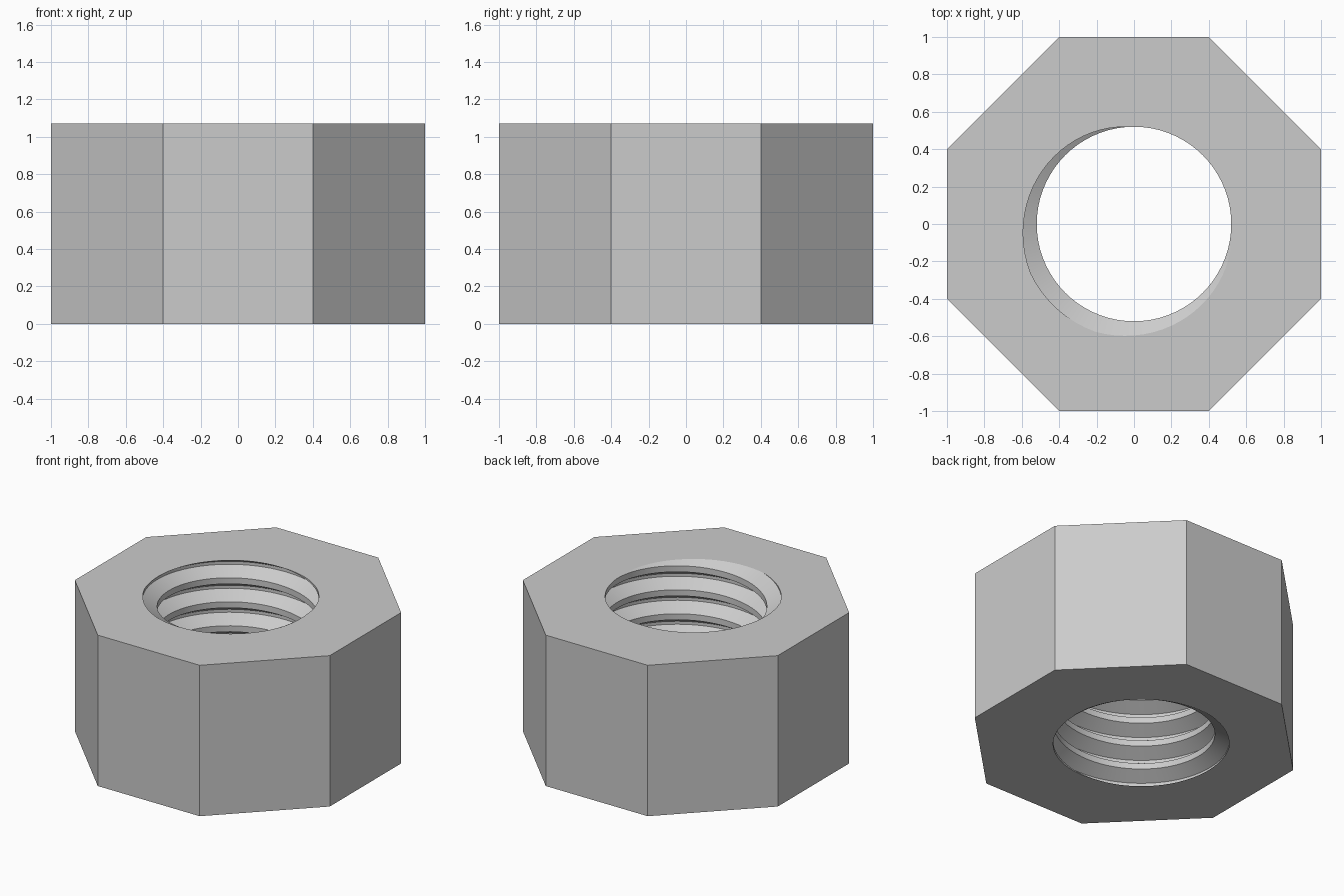
import bpy, bmesh
from math import sin, cos, tau, radians

cube = bpy.data.objects.get("Cube")
if cube:
    bpy.data.objects.remove(cube, do_unlink=True)

HEIGHT = 1.07
PITCH = 0.17
CREST, ROOT = 0.52, 0.612      # inner and outer thread radii
STEPS = 72                     # segments per turn
BELOW, TURNS = 9, 11           # thread overshoots both ends, then is trimmed
CREST_ANGLE = radians(48)      # where the crest meets the top face

steel = bpy.data.materials.new("steel_grey")
steel.use_nodes = True
colour = (0.6, 0.6, 0.6, 1)
steel.diffuse_color = colour
steel.node_tree.nodes["Principled BSDF"].inputs["Base Color"].default_value = colour

bm = bmesh.new()

# Helical thread: flat crest, sloped flank, flat root, sloped flank
profile = [(-1 / 8, CREST), (1 / 8, CREST), (7 / 16, ROOT), (9 / 16, ROOT)]
start = HEIGHT - PITCH * (CREST_ANGLE / tau + BELOW)
rows = []
for s in range(TURNS * STEPS + 1):
    a = tau * s / STEPS
    z = start + PITCH * s / STEPS
    rows.append([bm.verts.new((r * cos(a), r * sin(a), z + h * PITCH)) for h, r in profile])
for s in range(len(rows) - 1):
    low, high = list(rows[s]), list(rows[s + 1])
    if s + 1 + STEPS < len(rows):      # join to the next turn up
        low.append(rows[s + STEPS][0])
        high.append(rows[s + 1 + STEPS][0])
    for i in range(len(low) - 1):
        bm.faces.new((low[i], high[i], high[i + 1], low[i + 1]))

# Trim the thread flush with the bottom and top
for z, direction in ((0, -1), (HEIGHT, 1)):
    bmesh.ops.bisect_plane(bm, geom=bm.verts[:] + bm.edges[:] + bm.faces[:], dist=1e-5,
                           plane_co=(0, 0, z), plane_no=(0, 0, direction), clear_outer=True)
rim_edges = [e for e in bm.edges if e.is_boundary]

# Octagonal body: end faces around the bore, then the eight sides
quarter = [(1, -0.4), (1, 0.4)]
outline = []
for turn in range(4):
    outline += quarter
    quarter = [(-y, x) for x, y in quarter]
rings = []
for z in (0, HEIGHT):
    ring = [bm.verts.new((x, y, z)) for x, y in outline]
    edges = [bm.edges.new((ring[i - 1], ring[i])) for i in range(8)]
    rim = [e for e in rim_edges if abs(e.verts[0].co.z - z) < 0.001]
    bmesh.ops.triangle_fill(bm, use_beauty=True, use_dissolve=False,
                            normal=(0, 0, 1), edges=edges + rim)
    rings.append(ring)
bottom, top = rings
for i in range(8):
    bm.faces.new((bottom[i - 1], bottom[i], top[i], top[i - 1]))
bmesh.ops.recalc_face_normals(bm, faces=bm.faces[:])

mesh = bpy.data.meshes.new("threaded_nut")
bm.to_mesh(mesh)
bm.free()
mesh.materials.append(steel)
nut = bpy.data.objects.new("threaded_nut", mesh)
bpy.context.collection.objects.link(nut)

# Smooth bore with crisp thread edges
bpy.ops.object.select_all(action="DESELECT")
nut.select_set(True)
bpy.context.view_layer.objects.active = nut
bpy.ops.object.shade_smooth_by_angle(angle=radians(20))
